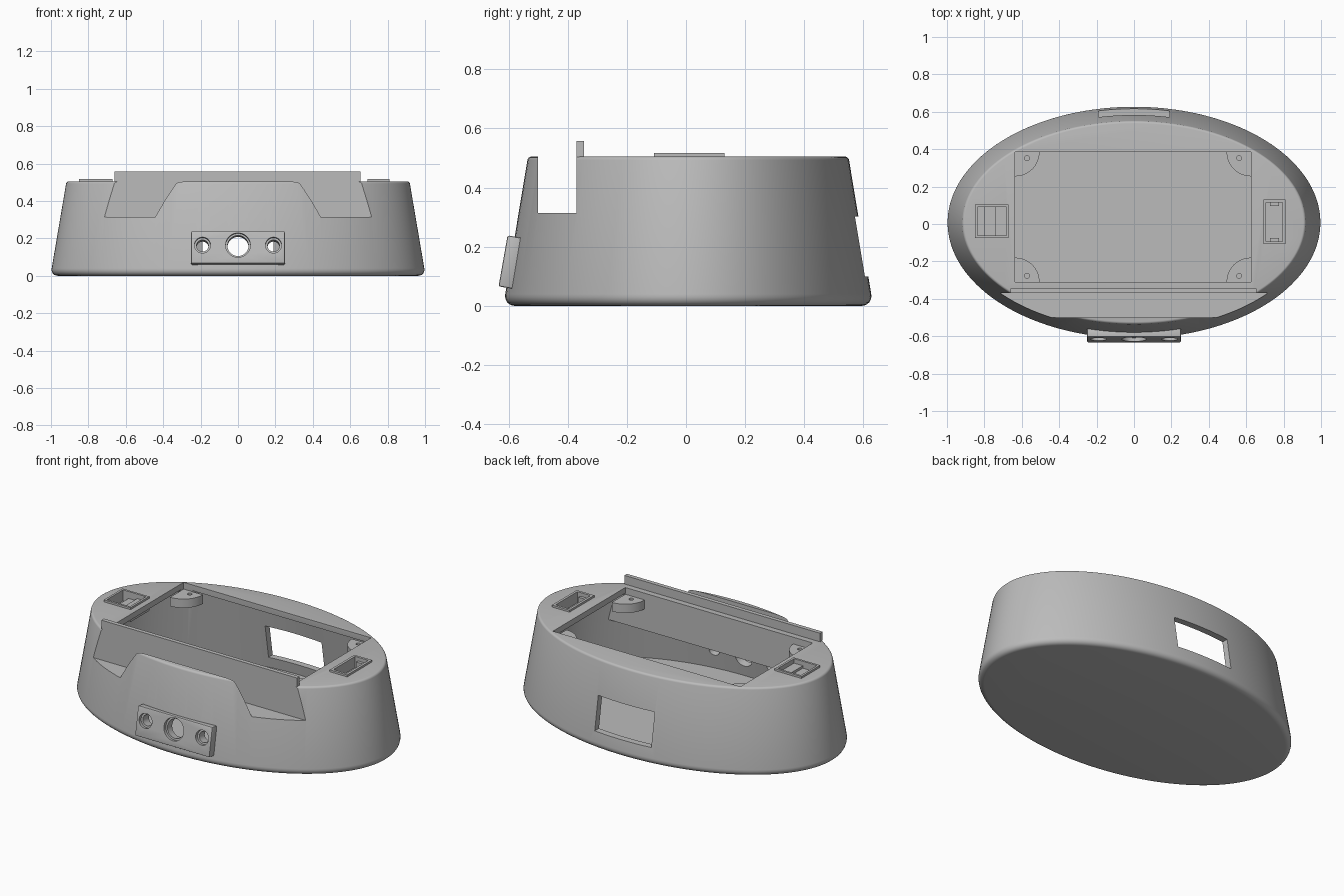
import bpy
import bmesh
from math import sin, cos, pi, radians
from mathutils import Matrix, Vector

old = bpy.data.objects.get("Cube")
if old:
    bpy.data.objects.remove(old, do_unlink=True)

grey = bpy.data.materials.new("plain_grey")
grey.use_nodes = True
colour = (0.5, 0.5, 0.5, 1)
grey.diffuse_color = colour
grey.node_tree.nodes["Principled BSDF"].inputs["Base Color"].default_value = colour

TOP = 0.505
CENTRE_Y = 0.0075


def make(name, bm):
    bmesh.ops.recalc_face_normals(bm, faces=bm.faces)
    mesh = bpy.data.meshes.new(name)
    bm.to_mesh(mesh)
    bm.free()
    mesh.materials.append(grey)
    obj = bpy.data.objects.new(name, mesh)
    bpy.context.collection.objects.link(obj)
    return obj


def box(name, x, y, z):
    bm = bmesh.new()
    bmesh.ops.create_cube(bm, size=1)
    for v in bm.verts:
        v.co = [(a + b) / 2 + c * (b - a) for (a, b), c in zip((x, y, z), v.co)]
    return make(name, bm)


def cylinder(name, radius, depth, matrix, segments=40):
    bm = bmesh.new()
    bmesh.ops.create_cone(bm, cap_ends=True, segments=segments, radius1=radius,
                          radius2=radius, depth=depth, matrix=matrix)
    return make(name, bm)


def oval(name, profile, segments=144):
    """Loft tapered ellipses through (inset, height) pairs."""
    bm = bmesh.new()
    rings = []
    for inset, z in profile:
        t = z / TOP
        rx, ry = 1.003 - 0.086 * t - inset, 0.6255 - 0.0835 * t - inset
        rings.append([bm.verts.new((rx * cos(2 * pi * i / segments),
                                    CENTRE_Y + ry * sin(2 * pi * i / segments), z))
                      for i in range(segments)])
    for a, b in zip(rings, rings[1:]):
        for i in range(segments):
            j = (i + 1) % segments
            bm.faces.new((a[i], a[j], b[j], b[i]))
    bm.faces.new(rings[0][::-1])
    bm.faces.new(rings[-1])
    return make(name, bm)


def activate(obj):
    bpy.ops.object.select_all(action="DESELECT")
    obj.select_set(True)
    bpy.context.view_layer.objects.active = obj


def cut(obj, *cutters):
    activate(obj)
    for cutter in cutters:
        mod = obj.modifiers.new("cut", "BOOLEAN")
        mod.operation = "DIFFERENCE"
        mod.solver = "EXACT"
        mod.object = cutter
        bpy.ops.object.modifier_apply(modifier=mod.name)


def discard(*objs):
    for obj in objs:
        bpy.data.objects.remove(obj, do_unlink=True)


def smooth(obj):
    activate(obj)
    bpy.ops.object.shade_smooth_by_angle(angle=radians(30))


# Tapered oval shell with a rounded base and a softened rim
r = 0.04
profile = [(r * (1 - sin(k * pi / 12)), r * (1 - cos(k * pi / 12))) for k in range(7)]
s = 0.012
profile += [(s * (1 - cos(k * pi / 8)), TOP - s + s * sin(k * pi / 8)) for k in range(5)]
body = oval("oval_housing", profile)

# Hollow interior, leaving material around the front slot
cavity = oval("cavity_cutter", [(0.04, 0.035), (0.04, 0.47)])
slot_block = box("slot_block", (-1.1, 1.1), (-0.9, -0.31), (0.28, 0.7))
cut(cavity, slot_block)
opening = box("opening_cutter", (-0.635, 0.625), (-0.31, 0.385), (0.455, 0.7))
slot = box("slot_cutter", (-1.1, 1.1), (-0.5, -0.37), (0.315, 0.7))
window = box("window_cutter", (-0.19, 0.19), (0.4, 0.8), (0.1, 0.303))
cut(body, cavity, opening, slot, window)
discard(cavity, slot_block, opening, slot, window)

# Upright panel behind the slot
box("upright_panel", (-0.66, 0.656), (-0.37, -0.345), (TOP - 0.001, 0.557))

# Leaning front plate with three stepped holes
lean = Matrix.Translation((0, -0.594, 0.148)) @ Matrix.Rotation(radians(-10), 4, "X")
plate = box("front_plate", (-0.25, 0.25), (-0.025, 0.025), (-0.0875, 0.0875))
plate.data.transform(lean)
activate(plate)
bevel = plate.modifiers.new("edge", "BEVEL")
bevel.width = 0.006
bevel.segments = 2
bpy.ops.object.modifier_apply(modifier=bevel.name)
along_y = Matrix.Rotation(pi / 2, 4, "X")
for x, wide, narrow in ((-0.19, 0.043, 0.032), (0, 0.066, 0.056), (0.19, 0.043, 0.032)):
    place = lean @ Matrix.Translation((x, 0, 0.012))
    counterbore = cylinder("counterbore_cutter", wide, 0.05,
                           place @ Matrix.Translation((0, -0.03, 0)) @ along_y)
    bore = cylinder("bore_cutter", narrow, 0.3, place @ along_y)
    cut(plate, counterbore, bore)
    cut(body, bore)
    discard(counterbore, bore)
smooth(plate)

# Quarter-round screw tabs in the corners of the opening
for side_x, corner_x in (("right", -0.635), ("left", 0.625)):
    for side_y, corner_y in (("front", -0.31), ("back", 0.385)):
        dx = -1 if corner_x > 0 else 1
        dy = -1 if corner_y > 0 else 1
        bm = bmesh.new()
        points = [(0, 0)] + [(0.13 * cos(k * pi / 32), 0.13 * sin(k * pi / 32))
                             for k in range(17)]
        face = bm.faces.new([bm.verts.new((corner_x + dx * px, corner_y + dy * py, 0.41))
                             for px, py in points])
        solid = bmesh.ops.extrude_face_region(bm, geom=[face])
        bmesh.ops.translate(bm, vec=Vector((0, 0, 0.054)),
                            verts=[v for v in solid["geom"] if isinstance(v, bmesh.types.BMVert)])
        tab = make(f"{side_y}_{side_x}_screw_tab", bm)
        hole = cylinder("screw_cutter", 0.013, 0.3, Matrix.Translation(
            (corner_x + dx * 0.063, corner_y + dy * 0.033, 0.44)), 24)
        cut(tab, hole)
        discard(hole)
        smooth(tab)


def socket(name, x, y, rim):
    """Raised frame around a sunken pocket in the top."""
    frame = box(name, x, y, (0.43, 0.517))
    pocket = box("pocket_cutter", (x[0] + rim, x[1] - rim),
                 (y[0] + rim, y[1] - rim), (0.45, 0.7))
    cut(frame, pocket)
    cut(body, pocket)
    discard(pocket)


# Right-hand switch socket with a stepped rocker
socket("switch_frame", (-0.85, -0.67), (-0.075, 0.105), 0.013)
box("rocker_middle", (-0.8, -0.742), (-0.062, 0.092), (0.445, 0.475))
box("rocker_side", (-0.742, -0.683), (-0.062, 0.092), (0.445, 0.49))

# Left-hand port socket with end clips
socket("port_frame", (0.692, 0.81), (-0.108, 0.13), 0.015)
for end, y in (("front", (-0.093, -0.075)), ("back", (0.097, 0.115))):
    box(f"{end}_port_clip", (0.727, 0.775), y, (0.445, 0.495))

smooth(body)
